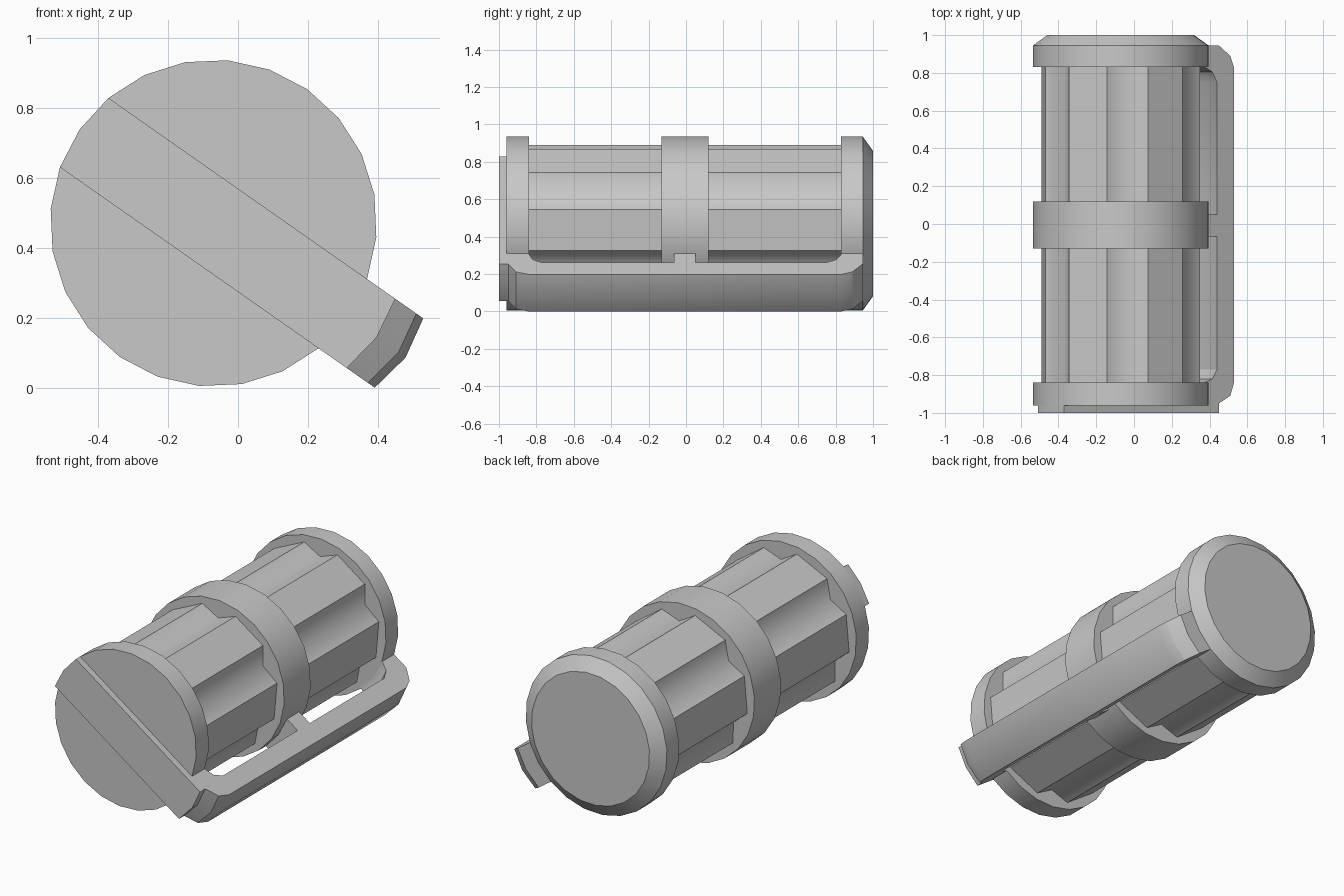
import bpy, bmesh, math

if "Cube" in bpy.data.objects:
    bpy.data.objects.remove(bpy.data.objects["Cube"])

CX, CZ = -0.07, 0.47          # canister axis
TILT = math.radians(-35)      # direction the handle points
STEP = math.radians(15)
R = 0.467                     # ring radius

mat = bpy.data.materials.new("plain_grey")
mat.diffuse_color = (0.58, 0.58, 0.58, 1)
mat.use_nodes = True
mat.node_tree.nodes["Principled BSDF"].inputs["Base Color"].default_value = mat.diffuse_color


def place(u, v, y):
    """Tilted cross-section coordinates to world."""
    c, s = math.cos(TILT), math.sin(TILT)
    return (CX + u * c - v * s, y, CZ + u * s + v * c)


def loft(name, loops, smooth):
    """Skin a stack of matching closed loops and cap both ends."""
    bm = bmesh.new()
    rows = [[bm.verts.new(p) for p in loop] for loop in loops]
    n = len(rows[0])
    for a, b in zip(rows, rows[1:]):
        for i in range(n):
            j = (i + 1) % n
            bm.faces.new((a[i], a[j], b[j], b[i]))
    bm.faces.new(rows[0])
    bm.faces.new(rows[-1])
    bmesh.ops.recalc_face_normals(bm, faces=bm.faces)
    mesh = bpy.data.meshes.new(name)
    bm.to_mesh(mesh)
    bm.free()
    mesh.materials.append(mat)
    obj = bpy.data.objects.new(name, mesh)
    bpy.context.collection.objects.link(obj)
    bpy.ops.object.select_all(action='DESELECT')
    obj.select_set(True)
    bpy.context.view_layer.objects.active = obj
    bpy.ops.object.shade_smooth_by_angle(angle=math.radians(smooth))
    return obj


def ring_loop(y, radius):
    """24-sided section; radius is a function of the vertex number."""
    return [place(radius(k) * math.cos(k * STEP), radius(k) * math.sin(k * STEP), y)
            for k in range(24)]


def round_part(name, stations, smooth=30):
    return loft(name, [ring_loop(y, lambda k, r=r: r) for y, r in stations], smooth)


# Body: twelve-sided core, every other side pressed in as a shallow groove
def body_radius(k):
    if k % 2:
        return 0.425
    return 0.36 if k % 4 == 0 else 0.425 * math.cos(STEP)


loft("canister_body", [ring_loop(y, body_radius) for y in (-0.9, 0.9)], 52)

# Rings and end caps
round_part("front_cap", [(-0.96, R), (-0.84, R)])
round_part("middle_ring", [(-0.13, R), (0.12, R)])
round_part("back_cap", [(0.83, R), (0.945, R), (1.0, 0.39)])

# Handle: side profile (radius, y) with front strap, rounded slot and strut
profile = [(-R, -1.0), (0.569, -1.0), (0.569, -0.95), (0.645, -0.91), (0.67, -0.84),
           (0.67, 0.83), (0.645, 0.89), (0.569, 0.945), (0.45, 0.945), (0.45, 0.83),
           (0.475, 0.83), (0.525, 0.805), (0.556, 0.75),
           (0.556, 0.05), (0.45, 0.05), (0.45, -0.065), (0.556, -0.065),
           (0.556, -0.77), (0.525, -0.82), (0.475, -0.84), (0.45, -0.84),
           (0.45, -0.95), (-R, -0.95)]
half = R * math.sin(STEP)
loft("handle_bracket",
     [[place(r * f, v, y) for r, y in profile]
      for v, f in ((-half, math.cos(STEP)), (0, 1), (half, math.cos(STEP)))], 31)
